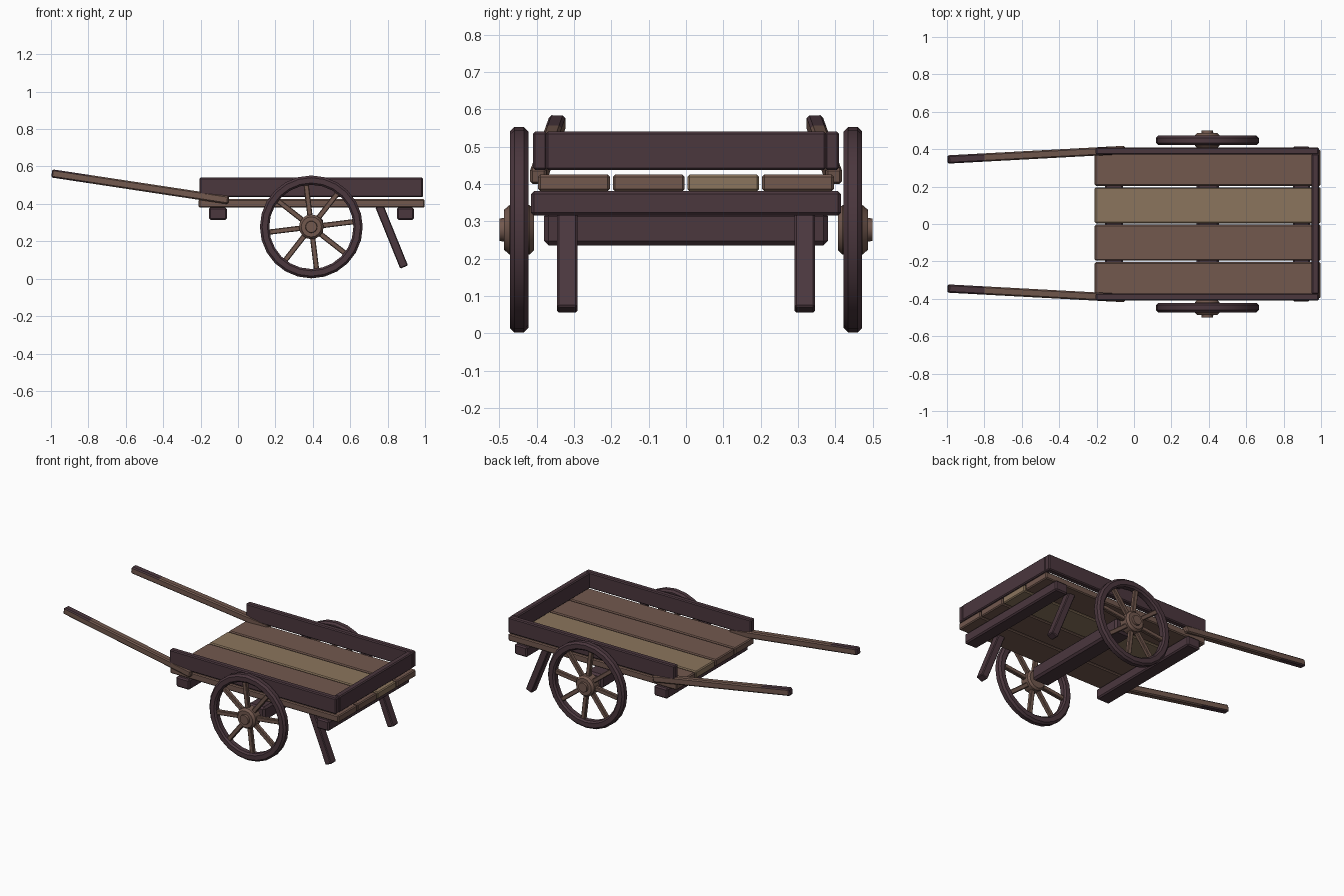
import bpy, bmesh, math
from mathutils import Matrix, Vector

cube = bpy.data.objects.get("Cube")
if cube:
    bpy.data.objects.remove(cube, do_unlink=True)


def material(name, rgb):
    m = bpy.data.materials.new(name)
    m.use_nodes = True
    m.diffuse_color = (*rgb, 1)
    bsdf = next(n for n in m.node_tree.nodes if n.type == "BSDF_PRINCIPLED")
    bsdf.inputs["Base Color"].default_value = (*rgb, 1)
    return m


DARK = material("dark wood", (0.07, 0.038, 0.048))
BROWN = material("brown wood", (0.168, 0.098, 0.076))
TAN = material("pale wood", (0.258, 0.178, 0.109))


def finish(name, bm, *mats):
    bmesh.ops.recalc_face_normals(bm, faces=bm.faces)
    me = bpy.data.meshes.new(name)
    bm.to_mesh(me)
    bm.free()
    ob = bpy.data.objects.new(name, me)
    bpy.context.collection.objects.link(ob)
    for m in mats:
        me.materials.append(m)
    return ob


def box_mesh(size, matrix, bevel):
    bm = bmesh.new()
    bmesh.ops.create_cube(bm, size=1)
    bmesh.ops.scale(bm, vec=size, verts=bm.verts)
    bmesh.ops.bevel(bm, geom=bm.edges[:], offset=bevel, segments=1, affect="EDGES")
    bmesh.ops.transform(bm, matrix=matrix, verts=bm.verts)
    return bm


def board(name, x, y, z, mat, bevel=0.006):
    """Bevelled box from three (min, max) ranges."""
    size = [r[1] - r[0] for r in (x, y, z)]
    mid = Vector([sum(r) / 2 for r in (x, y, z)])
    return finish(name, box_mesh(size, Matrix.Translation(mid), bevel), mat)


def bar_mesh(a, b, width, depth, bevel=0.005):
    """Bevelled bar from a to b; width runs along y, depth across."""
    a, b = Vector(a), Vector(b)
    d = (b - a).normalized()
    side = Vector((0, 1, 0))
    side = (side - d * side.dot(d)).normalized()
    rot = Matrix((d, side, d.cross(side))).transposed().to_4x4()
    return box_mesh(((b - a).length, width, depth),
                    Matrix.Translation((a + b) / 2) @ rot, bevel)


def lathe(name, profile, centre, segments, mat, closed):
    """Revolve (radius, y) points around a y axis through centre."""
    bm = bmesh.new()
    vs = [bm.verts.new((r, y, 0)) for r, y in profile]
    pairs = list(zip(vs, vs[1:])) + ([(vs[-1], vs[0])] if closed else [])
    edges = [bm.edges.new(p) for p in pairs]
    bmesh.ops.spin(bm, geom=vs + edges, cent=(0, 0, 0), axis=(0, 1, 0),
                   angle=math.tau, steps=segments, use_duplicate=False)
    bmesh.ops.remove_doubles(bm, verts=bm.verts, dist=0.0001)
    bmesh.ops.translate(bm, vec=centre, verts=bm.verts)
    ob = finish(name, bm, mat)
    bpy.ops.object.select_all(action="DESELECT")
    ob.select_set(True)
    bpy.context.view_layer.objects.active = ob
    bpy.ops.object.shade_smooth_by_angle(angle=math.radians(35))
    return ob


# Floor planks
for i in range(4):
    y = -0.4 + 0.2 * i
    board(f"floor_plank_{i + 1}", (-0.21, 0.998), (y + 0.004, y + 0.196),
          (0.38, 0.425), TAN if i == 2 else BROWN)

# Beams under the floor
board("rear_cross_beam", (-0.155, -0.06), (-0.415, 0.415), (0.315, 0.381), DARK, 0.008)
board("front_cross_beam", (0.85, 0.94), (-0.415, 0.415), (0.315, 0.381), DARK, 0.008)
board("axle_beam", (0.335, 0.455), (-0.38, 0.38), (0.235, 0.325), DARK, 0.012)

# End board
board("end_board", (0.95, 0.99), (-0.375, 0.375), (0.437, 0.54), DARK)

# Wheel layout
WX, WY, WZ, R = 0.392, 0.447, 0.277, 0.275
for s, label in ((1, "left"), (-1, "right")):
    # Side board
    board(label + "_side_board", (-0.205, 0.988), sorted((s * 0.372, s * 0.41)),
          (0.437, 0.54), DARK)

    # Slanted leg
    finish(label + "_leg",
           bar_mesh((0.755, s * 0.318, 0.39), (0.888, s * 0.318, 0.062), 0.055, 0.045),
           DARK)

    # Handle with dark grip on the top, bottom and tip
    bm = bar_mesh((-0.995, s * 0.345, 0.563), (-0.05, s * 0.396, 0.42), 0.044, 0.044, 0.007)
    bmesh.ops.bisect_plane(bm, geom=bm.verts[:] + bm.edges[:] + bm.faces[:],
                           plane_co=(-0.8, 0, 0), plane_no=(1, 0, 0))
    bm.normal_update()
    for f in bm.faces:
        grip = f.calc_center_median().x < -0.8
        if grip and (abs(f.normal.z) > 0.5 or f.normal.x < -0.5):
            f.material_index = 1
    finish(label + "_handle", bm, BROWN, DARK)

    # Wheel rim
    c, h = (WX, s * WY, WZ), 0.025
    rim = [(R - 0.012, -h), (R, -h + 0.012), (R, h - 0.012), (R - 0.012, h),
           (R - 0.04, h), (R - 0.05, h - 0.01), (R - 0.05, 0.01 - h), (R - 0.04, -h)]
    lathe(label + "_wheel_rim", rim, c, 24, DARK, True)

    # Hub with a raised axle cap
    hub = [(0, -0.04), (0.055, -0.04), (0.066, -0.028), (0.066, 0.026), (0.054, 0.04),
           (0.032, 0.04), (0.03, 0.052), (0, 0.052)]
    lathe(label + "_wheel_hub", [(r, y * s) for r, y in hub], c, 16, BROWN, False)

    # Spokes
    for k in range(8):
        t = math.radians(7 + 45 * k)
        d = Vector((math.cos(t), 0, math.sin(t)))
        finish(f"{label}_spoke_{k + 1}",
               bar_mesh(Vector(c) + d * 0.05, Vector(c) + d * 0.235, 0.026, 0.028, 0.004),
               BROWN)
